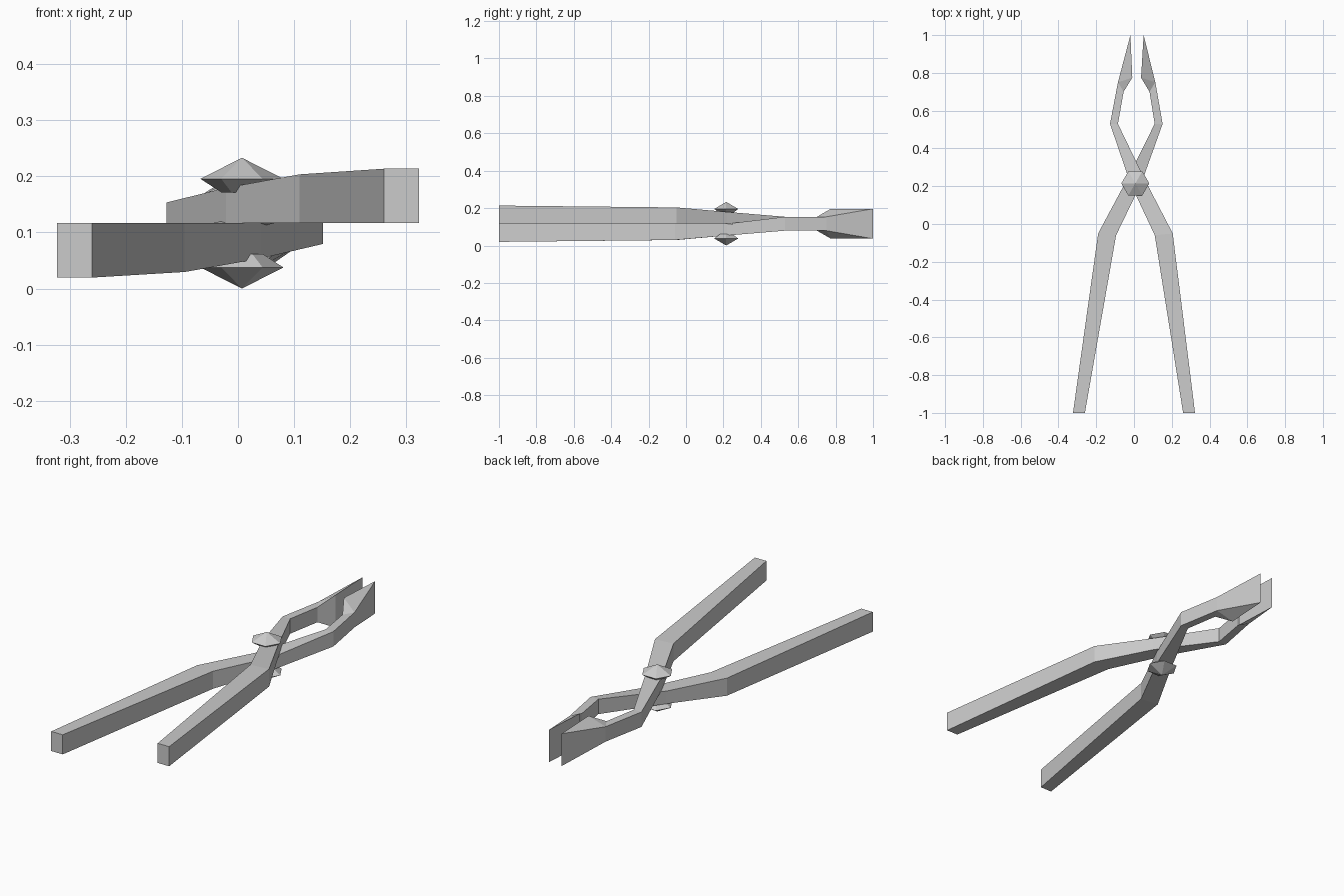
import bpy, bmesh, math
from mathutils import Vector

cube = bpy.data.objects.get("Cube")
if cube:
    bpy.data.objects.remove(cube, do_unlink=True)

MID = 0.1165          # height of the plane where the two arms meet
steel = bpy.data.materials.new("light_grey_steel")
steel.use_nodes = True
colour = (0.6, 0.6, 0.6, 1)
steel.diffuse_color = colour
steel.node_tree.nodes["Principled BSDF"].inputs["Base Color"].default_value = colour


def finish(name, bm):
    bmesh.ops.recalc_face_normals(bm, faces=bm.faces)
    mesh = bpy.data.meshes.new(name)
    bm.to_mesh(mesh)
    bm.free()
    mesh.materials.append(steel)
    obj = bpy.data.objects.new(name, mesh)
    bpy.context.collection.objects.link(obj)
    return obj


# Arm stations: outer (x, y), inner (x, y), low and high offsets per side
STATIONS = [
    ((0.26, -1.0), (0.323, -1.0), (0, 0.097), (0, 0.097)),
    ((0.11, -0.06), (0.205, -0.05), (0, 0.087), (0, 0.087)),
    ((-0.021, 0.22), (0.065, 0.22), (0, 0.063), (0, 0.063)),
    ((-0.127, 0.53), (-0.085, 0.53), (-0.037, 0.037), (-0.037, 0.037)),
    ((-0.085, 0.75), (-0.055, 0.70), (-0.037, 0.037), (-0.037, 0.037)),
]
JAW_HEEL, JAW_TIP, JAW_HALF = (-0.009, 0.775), (-0.019, 1.0), 0.08


def arm(name, flip):
    bm = bmesh.new()

    def vert(p, dz):
        x, y = p
        if flip:
            # the second arm is turned over and opened a little
            x, dz = 0.016 * (y + 1) - x, -dz
        return bm.verts.new((x, y, MID + dz))

    rings = [[vert(a, za[0]), vert(b, zb[0]), vert(b, zb[1]), vert(a, za[1])]
             for a, b, za, zb in STATIONS]
    bm.faces.new(rings[0])
    for r, s in zip(rings, rings[1:]):
        for i in range(4):
            j = (i + 1) % 4
            bm.faces.new((r[i], r[j], s[j], s[i]))
    # Flared wedge jaw ending in a vertical edge
    out_lo, in_lo, in_hi, out_hi = rings[-1]
    heel_lo, heel_hi = vert(JAW_HEEL, -JAW_HALF), vert(JAW_HEEL, JAW_HALF)
    tip_lo, tip_hi = vert(JAW_TIP, -JAW_HALF), vert(JAW_TIP, JAW_HALF)
    bm.faces.new((in_lo, heel_lo, heel_hi, in_hi))
    bm.faces.new((heel_lo, tip_lo, tip_hi, heel_hi))
    bm.faces.new((out_lo, out_hi, tip_hi, tip_lo))
    for o, i, h, t in ((out_lo, in_lo, heel_lo, tip_lo), (out_hi, in_hi, heel_hi, tip_hi)):
        bm.faces.new((o, i, h))
        bm.faces.new((o, h, t))
    return finish(name, bm)


# Six-sided rivet head with a pointed cap and a tapered underside
def rivet(name, side):
    bm = bmesh.new()
    centre = Vector((0.007, 0.215, MID))

    def ring(radius, dz):
        return [bm.verts.new(centre + Vector((radius * math.cos(k * math.pi / 3),
                                              radius * math.sin(k * math.pi / 3), side * dz)))
                for k in range(6)]

    base, rim = ring(0.037, 0.055), ring(0.074, 0.079)
    apex = bm.verts.new(centre + Vector((0, 0, side * MID)))
    bm.faces.new(base)
    for k in range(6):
        n = (k + 1) % 6
        bm.faces.new((base[k], base[n], rim[n], rim[k]))
        bm.faces.new((rim[k], rim[n], apex))
    return finish(name, bm)


arm("upper_arm", False)
arm("lower_arm", True)
rivet("upper_rivet_head", 1)
rivet("lower_rivet_head", -1)
